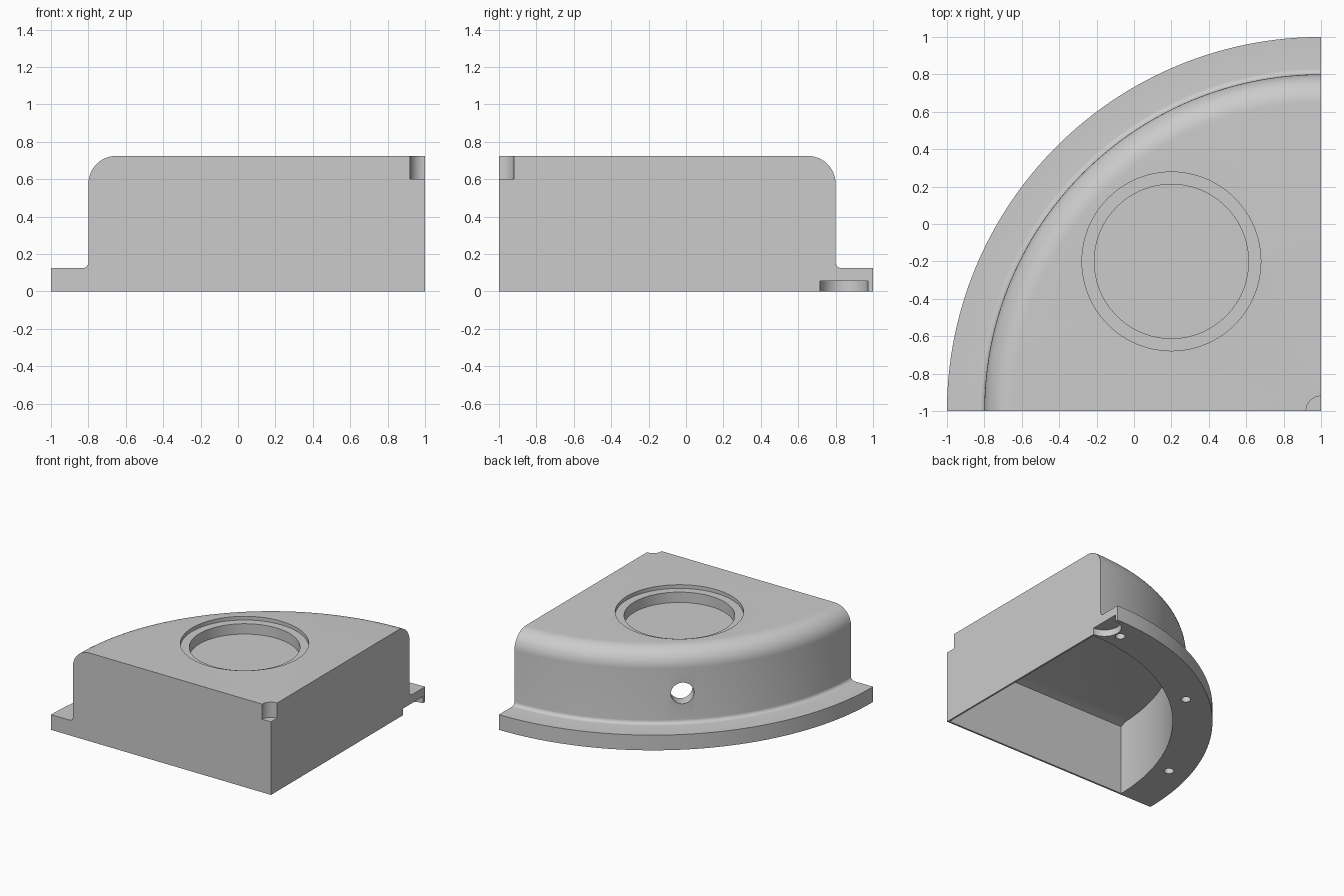
import bpy
import bmesh
from math import sin, cos, pi, radians
from mathutils import Vector, Matrix

if "Cube" in bpy.data.objects:
    bpy.data.objects.remove(bpy.data.objects["Cube"])

CORNER = Vector((1, -1, 0))     # axis of the quarter round
TOP, CEILING, WALL, SEGS = 0.725, 0.6, 0.015, 64

grey = bpy.data.materials.new("plain grey")
grey.use_nodes = True
grey.diffuse_color = (0.6, 0.6, 0.6, 1)
grey.node_tree.nodes["Principled BSDF"].inputs["Base Color"].default_value = (0.6, 0.6, 0.6, 1)


def polar(r, a, z=0):
    return CORNER + Vector((-r * cos(a), r * sin(a), z))


def make_object(name, bm):
    bmesh.ops.recalc_face_normals(bm, faces=bm.faces)
    mesh = bpy.data.meshes.new(name)
    bm.to_mesh(mesh)
    bm.free()
    mesh.materials.append(grey)
    ob = bpy.data.objects.new(name, mesh)
    bpy.context.collection.objects.link(ob)
    return ob


def fillet(cx, cz, r, start, end, steps):
    return [(cx + r * cos(radians(start + (end - start) * i / steps)),
             cz + r * sin(radians(start + (end - start) * i / steps)))
            for i in range(steps + 1)]


def quarter_body():
    # Flanged profile turned through a quarter circle
    profile = [(0, 0), (2, 0), (2, 0.125)]
    profile += fillet(1.83, 0.155, 0.03, 270, 180, 6)
    profile += fillet(1.65, TOP - 0.15, 0.15, 0, 90, 12)
    profile += [(0, TOP)]
    bm = bmesh.new()
    axis = {z: bm.verts.new(CORNER + Vector((0, 0, z))) for z in (0, TOP)}
    rings = [[axis[z] if r == 0 else bm.verts.new(polar(r, pi / 2 * i / SEGS, z))
              for r, z in profile] for i in range(SEGS + 1)]
    for a, b in zip(rings, rings[1:]):
        for k in range(len(profile) - 1):
            corners = dict.fromkeys((a[k], a[k + 1], b[k + 1], b[k]))
            bm.faces.new(list(corners))
    bm.faces.new(rings[0])
    bm.faces.new(rings[-1])
    return make_object("quarter_housing", bm)


def cavity():
    # Hollow with thin straight walls and a shallow slope under the ceiling
    bm = bmesh.new()
    loops = []
    for inset, z in ((WALL, -0.1), (WALL, CEILING - 0.02), (0.07, CEILING)):
        a0 = inset / 1.7
        pts = [CORNER + Vector((-inset, inset, z))]
        pts += [polar(1.7, a0 + (pi / 2 - 2 * a0) * i / SEGS, z) for i in range(SEGS + 1)]
        loops.append([bm.verts.new(p) for p in pts])
    n = len(loops[0])
    for low, high in zip(loops, loops[1:]):
        for i in range(n):
            j = (i + 1) % n
            bm.faces.new((low[i], low[j], high[j], high[i]))
    bm.faces.new(loops[0])
    bm.faces.new(loops[-1])
    return make_object("cavity_cutter", bm)


def cylinder(name, radius, start, end, segs=48):
    start, end = Vector(start), Vector(end)
    axis = end - start
    turn = Vector((0, 0, 1)).rotation_difference(axis).to_matrix().to_4x4()
    bm = bmesh.new()
    bmesh.ops.create_cone(bm, cap_ends=True, segments=segs, radius1=radius,
                          radius2=radius, depth=axis.length,
                          matrix=Matrix.Translation((start + end) / 2) @ turn)
    return make_object(name, bm)


def cut(target, cutter):
    cutter.hide_render = True
    mod = target.modifiers.new("cut", 'BOOLEAN')
    mod.operation = 'DIFFERENCE'
    mod.solver = 'EXACT'
    mod.object = cutter
    bpy.context.view_layer.objects.active = target
    bpy.ops.object.modifier_apply(modifier=mod.name)
    bpy.data.objects.remove(cutter)


def upright(name, radius, x, y, z0, z1, segs=48):
    return cylinder(name, radius, (x, y, z0), (x, y, z1), segs)


housing = quarter_body()
cut(housing, cavity())

# Stepped round recess in the top
cut(housing, upright("recess_cutter", 0.478, 0.2, -0.2, 0.695, 0.9, 96))
cut(housing, upright("pocket_cutter", 0.412, 0.2, -0.2, CEILING + 0.01, 0.9, 96))

# Corner notch and the half-round relief under the flange end
cut(housing, upright("notch_cutter", 0.08, 1, -1, CEILING, 0.9))
cut(housing, upright("relief_cutter", 0.128, 1, 0.845, -0.1, 0.055))

# Vent through the curved wall
vent = radians(48)
cut(housing, cylinder("vent_cutter", 0.087, polar(1.55, vent, 0.37), polar(1.95, vent, 0.37)))

# Blind screw holes under the flange
for angle in (16, 50.5, 84.5):
    p = polar(1.83, radians(angle))
    cut(housing, upright("screw_cutter", 0.037, p.x, p.y, -0.1, 0.07, 24))

bpy.ops.object.select_all(action='DESELECT')
housing.select_set(True)
bpy.context.view_layer.objects.active = housing
bpy.ops.object.shade_smooth_by_angle(angle=radians(30))
